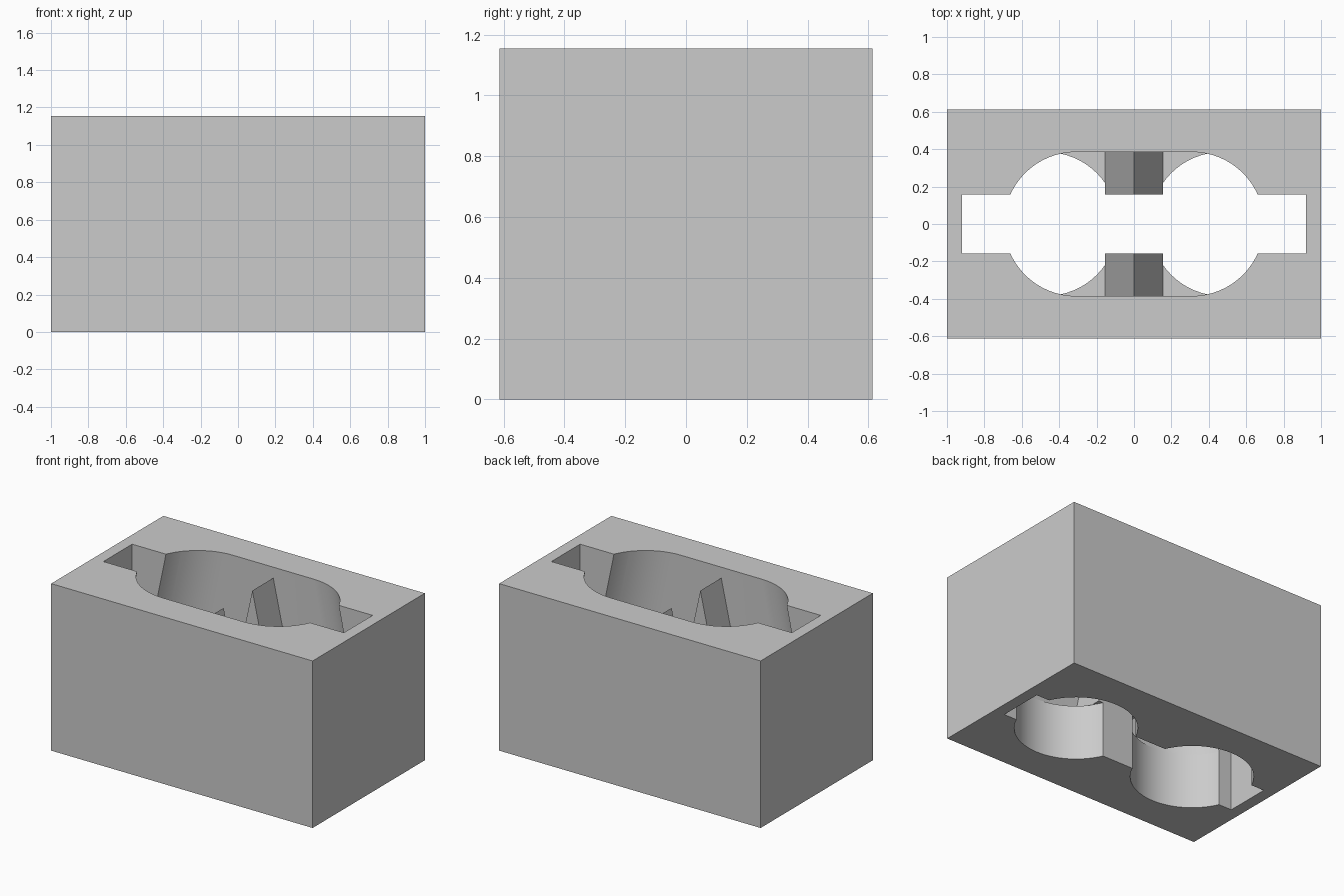
import bpy, bmesh, math

old = bpy.data.objects.get("Cube")
if old:
    bpy.data.objects.remove(old, do_unlink=True)

HEIGHT, FLOOR, RIDGE = 1.155, 0.38, 1.08
RADIUS, SLOT = 0.385, 0.157
LOW_X, TOP_X, WEDGE_X = 0.47, 0.31, 0.155

grey = bpy.data.materials.new("plain grey")
grey.use_nodes = True
grey.diffuse_color = (0.6, 0.6, 0.6, 1)
grey.node_tree.nodes["Principled BSDF"].inputs["Base Color"].default_value = (0.6, 0.6, 0.6, 1)


def loft(name, lower, upper):
    """Solid between two matching closed rings of points."""
    bm = bmesh.new()
    a = [bm.verts.new(p) for p in lower]
    b = [bm.verts.new(p) for p in upper]
    n = len(a)
    bm.faces.new(a[::-1])
    bm.faces.new(b)
    for i in range(n):
        j = (i + 1) % n
        bm.faces.new((a[i], a[j], b[j], b[i]))
    bmesh.ops.recalc_face_normals(bm, faces=bm.faces)
    mesh = bpy.data.meshes.new(name)
    bm.to_mesh(mesh)
    bm.free()
    mesh.materials.append(grey)
    obj = bpy.data.objects.new(name, mesh)
    bpy.context.collection.objects.link(obj)
    return obj


def box(name, x, y, z0, z1):
    ring = [(-x, -y), (x, -y), (x, y), (-x, y)]
    return loft(name, [(*p, z0) for p in ring], [(*p, z1) for p in ring])


def stadium(cx, r, z, n=32):
    """Two half circles joined by straight sides."""
    pts = []
    for side in (1, -1):
        for i in range(n + 1):
            t = math.pi * (i / n - 0.5)
            pts.append((side * (cx + r * math.cos(t)), side * r * math.sin(t), z))
    return pts


def circle(cx, r, z, n=64):
    return [(cx + r * math.cos(math.tau * i / n), r * math.sin(math.tau * i / n), z)
            for i in range(n)]


def subtract(target, cutter):
    cutter.hide_render = True
    mod = target.modifiers.new("cut", "BOOLEAN")
    mod.operation = "DIFFERENCE"
    mod.solver = "EXACT"
    mod.object = cutter
    bpy.context.view_layer.objects.active = target
    bpy.ops.object.modifier_apply(modifier=mod.name)
    bpy.data.objects.remove(cutter, do_unlink=True)


# Solid outer block
block = box("block", 1.0, 0.613, 0, HEIGHT)

# Upper chamber flares outward going down, leaving a wedge across the middle
rise = 0.05
lean = (LOW_X - TOP_X) / (HEIGHT - FLOOR) * rise
chamber = loft("upper_chamber", stadium(LOW_X, RADIUS, FLOOR),
               stadium(TOP_X - lean, RADIUS, HEIGHT + rise))
foot = WEDGE_X * (RIDGE - FLOOR + 0.1) / (RIDGE - FLOOR)
profile = [(-foot, FLOOR - 0.1), (foot, FLOOR - 0.1), (0, RIDGE)]
wedge = loft("wedge", [(x, -0.6, z) for x, z in profile],
             [(x, 0.6, z) for x, z in profile])
subtract(chamber, wedge)
subtract(block, chamber)

# Straight round bores below the chamber floor
for side in (-1, 1):
    subtract(block, loft("bore", circle(side * LOW_X, RADIUS - 0.001, -0.1),
                         circle(side * LOW_X, RADIUS - 0.001, FLOOR + 0.002)))

# Long slot through the full height
subtract(block, box("slot", 0.92, SLOT, -0.1, HEIGHT + 0.1))

bpy.ops.object.select_all(action="DESELECT")
block.select_set(True)
bpy.context.view_layer.objects.active = block
bpy.ops.object.shade_smooth_by_angle(angle=math.radians(20))
